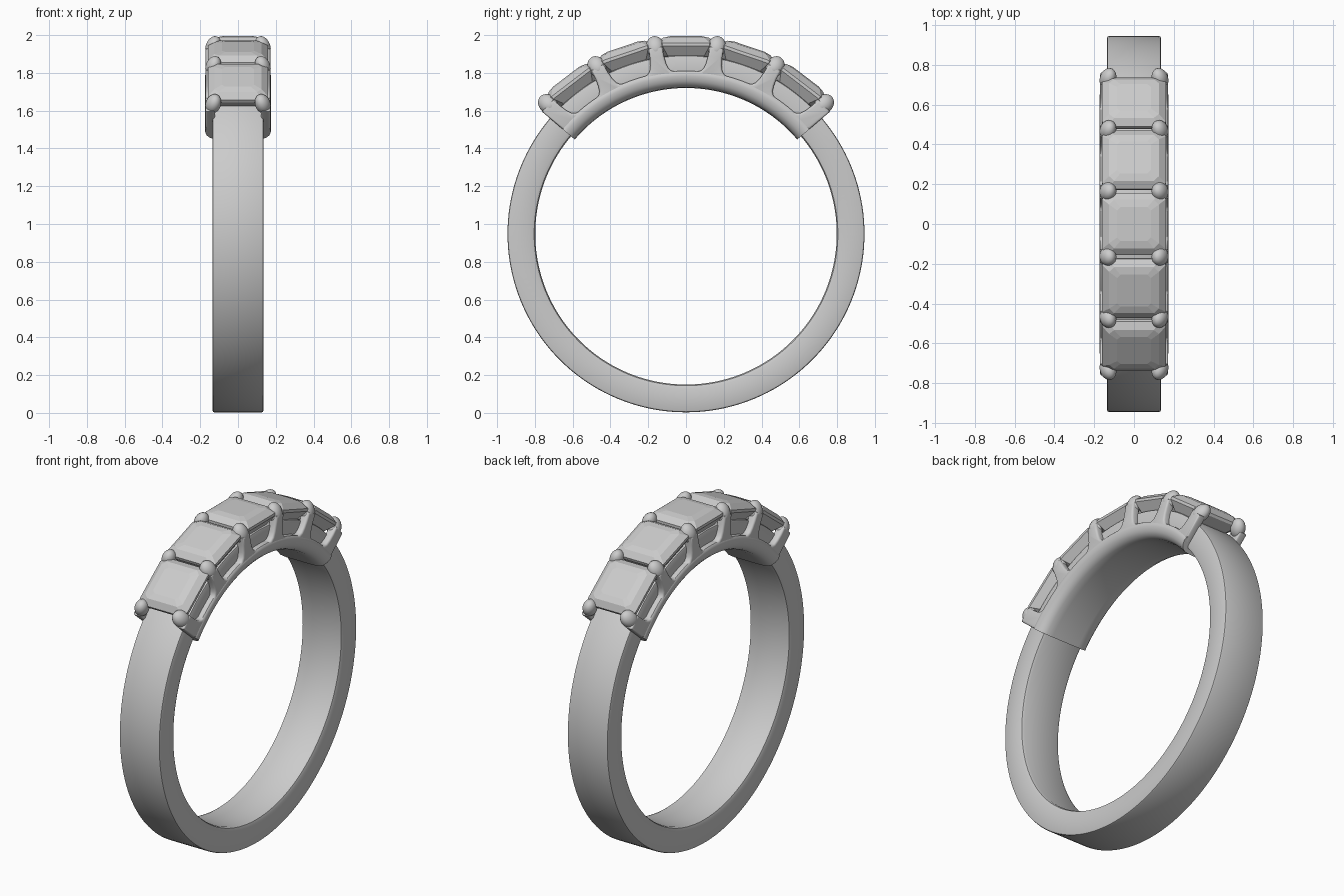
import bpy, bmesh
from math import sin, cos, radians
from mathutils import Matrix, Vector

if "Cube" in bpy.data.objects:
    bpy.data.objects.remove(bpy.data.objects["Cube"])

CZ = 0.948          # height of the ring centre
STEP = 18.7         # angle between stones
END = 49.7          # half angle of the setting


def polar(x, r, deg):
    a = radians(deg)
    return Vector((x, r * sin(a), CZ + r * cos(a)))


def finish(name, bm, smooth=None):
    bmesh.ops.recalc_face_normals(bm, faces=bm.faces)
    me = bpy.data.meshes.new(name)
    bm.to_mesh(me)
    bm.free()
    ob = bpy.data.objects.new(name, me)
    bpy.context.collection.objects.link(ob)
    if smooth:
        bpy.ops.object.select_all(action='DESELECT')
        ob.select_set(True)
        bpy.context.view_layer.objects.active = ob
        bpy.ops.object.shade_smooth_by_angle(angle=radians(smooth))
    return ob


def sweep(name, section, a0, a1, n, closed):
    """Turn an (x, radius) section about the ring axis."""
    bm = bmesh.new()
    count = n if closed else n + 1
    rows = [[bm.verts.new(polar(x, r, a0 + (a1 - a0) * i / n)) for x, r in section]
            for i in range(count)]
    m = len(section)
    for i in range(n):
        p, q = rows[i], rows[(i + 1) % count]
        for j in range(m):
            k = (j + 1) % m
            bm.faces.new((p[j], p[k], q[k], q[j]))
    if not closed:
        bm.faces.new(rows[0])
        bm.faces.new(rows[-1])
    return finish(name, bm, 40)


def mirrored(half):
    return half + [(-x, r) for x, r in reversed(half)]


# Band: full hoop with softened edges
sweep("band", mirrored([(0.115, 0.798), (0.129, 0.804), (0.135, 0.82),
                        (0.135, 0.935), (0.132, 0.942), (0.125, 0.945)]),
      0, 360, 160, True)

# Setting base: rounded trough under the stones
sweep("setting_base", mirrored([(0.09, 0.772), (0.13, 0.776), (0.152, 0.788),
                                (0.167, 0.808), (0.174, 0.835), (0.172, 0.855),
                                (0.165, 0.862)]),
      -END, END, 60, False)

# Side galleries: scalloped plates forming the prong shafts
scallop = [(-7.3, 1.0), (-7.1, 0.95), (-6.7, 0.91), (-6.1, 0.882), (-5.1, 0.866),
           (-3.8, 0.861), (-1.3, 0.859)]
scallop += [(-a, r) for a, r in reversed(scallop)]
outline = [(-END, 0.83), (-END, 1.0)]
for i in range(-2, 3):
    outline += [(i * STEP + a, r) for a, r in scallop]
outline += [(END, 1.0), (END, 0.83)]
outline += [(END - 2 * END * i / 40, 0.83) for i in range(1, 40)]
for side, label in ((1, "right"), (-1, "left")):
    bm = bmesh.new()
    f = bm.faces.new([bm.verts.new(polar(side * 0.122, r, a)) for a, r in outline])
    ext = bmesh.ops.extrude_face_region(bm, geom=[f])
    vs = [v for v in ext["geom"] if isinstance(v, bmesh.types.BMVert)]
    bmesh.ops.translate(bm, verts=vs, vec=(side * 0.05, 0, 0))
    bmesh.ops.recalc_face_normals(bm, faces=bm.faces)
    rim = [e for e in bm.edges if abs(e.verts[0].co.x - e.verts[1].co.x) < 1e-4]
    bmesh.ops.bevel(bm, geom=rim, offset=0.012, segments=3, profile=0.5, affect='EDGES')
    finish(label + "_gallery", bm, 50)

# Prong tips: rounded beads leaning over the stone corners
for side, label in ((1, "right"), (-1, "left")):
    for i in range(6):
        a = (i - 2.5) * STEP
        bm = bmesh.new()
        bmesh.ops.create_uvsphere(bm, u_segments=24, v_segments=14, radius=1)
        m = (Matrix.Translation(polar(side * 0.131, 1.004, a))
             @ Matrix.Rotation(-radians(a), 4, 'X')
             @ Matrix.Rotation(-side * 0.35, 4, 'Y')
             @ Matrix.Diagonal((0.040, 0.048, 0.058, 1)))
        bmesh.ops.transform(bm, matrix=m, verts=bm.verts)
        finish(f"{label}_prong_tip_{i + 1}", bm, 60)

# Stones: faceted squares with clipped corners (radius, half width, half length)
layers = [(1.046, 0.085, 0.085), (1.038, 0.125, 0.122), (1.010, 0.160, 0.156),
          (0.994, 0.160, 0.156), (0.945, 0.125, 0.122), (0.86, 0.03, 0.03)]
for i in range(-2, 3):
    rot = Matrix.Rotation(-radians(i * STEP), 4, 'X')
    bm = bmesh.new()
    rings = []
    for r, w, l in layers:
        c = 0.8
        pts = [(w, l * c), (w * c, l), (-w * c, l), (-w, l * c),
               (-w, -l * c), (-w * c, -l), (w * c, -l), (w, -l * c)]
        rings.append([bm.verts.new(rot @ Vector((x, y, r)) + Vector((0, 0, CZ)))
                      for x, y in pts])
    for p, q in zip(rings, rings[1:]):
        for j in range(8):
            k = (j + 1) % 8
            bm.faces.new((p[j], p[k], q[k], q[j]))
    bm.faces.new(rings[0])
    bm.faces.new(rings[-1])
    finish(f"stone_{i + 3}", bm)
